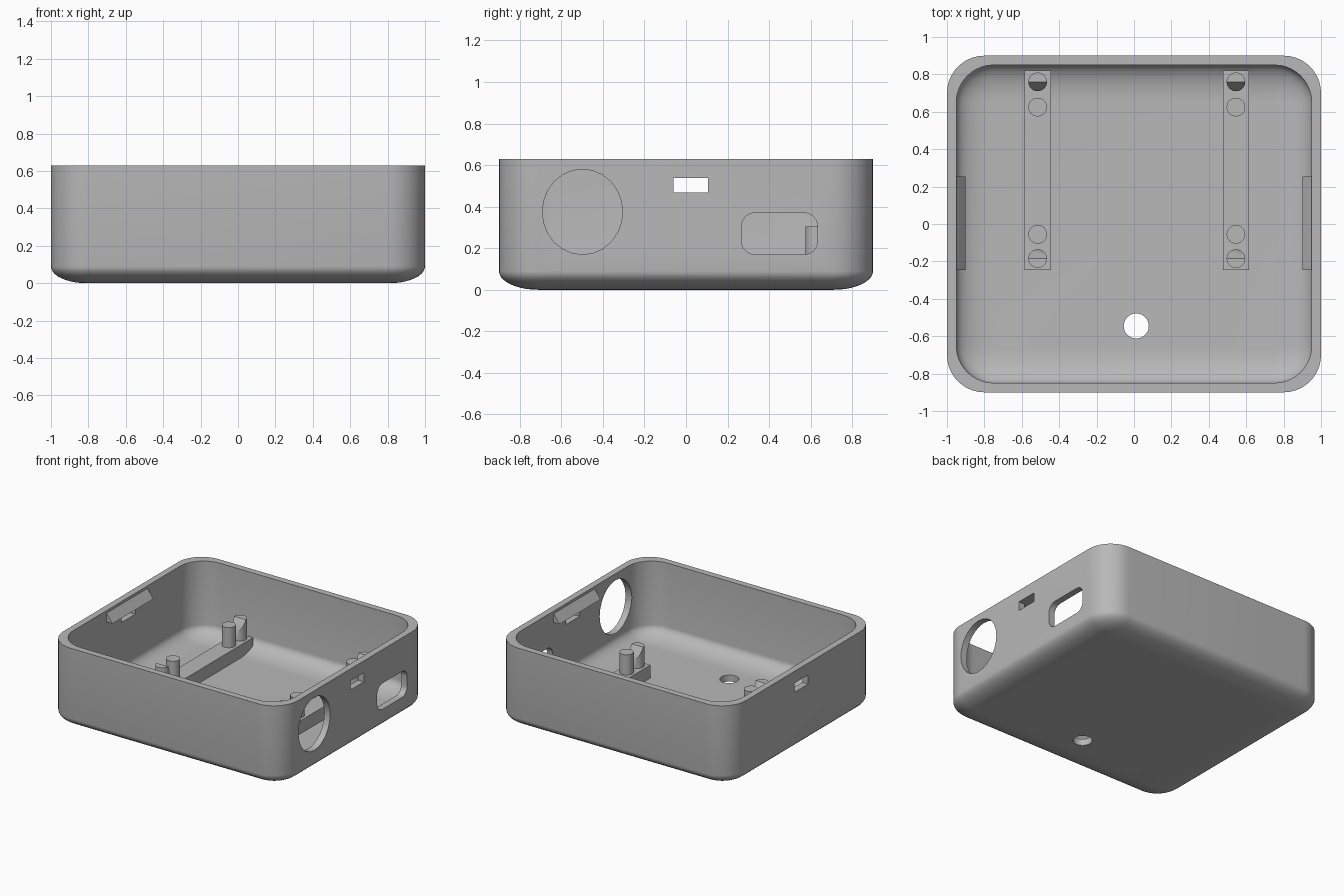
import bpy, bmesh
from math import sin, cos, pi, radians

if "Cube" in bpy.data.objects:
    bpy.data.objects.remove(bpy.data.objects["Cube"], do_unlink=True)

grey = bpy.data.materials.new("light grey plastic")
colour = (0.48, 0.48, 0.48, 1)
grey.diffuse_color = colour
grey.use_nodes = True
grey.node_tree.nodes["Principled BSDF"].inputs["Base Color"].default_value = colour


def finish(name, bm):
    bmesh.ops.recalc_face_normals(bm, faces=bm.faces)
    mesh = bpy.data.meshes.new(name)
    bm.to_mesh(mesh)
    bm.free()
    obj = bpy.data.objects.new(name, mesh)
    bpy.context.collection.objects.link(obj)
    mesh.materials.append(grey)
    return obj


def activate(obj):
    bpy.ops.object.select_all(action='DESELECT')
    obj.select_set(True)
    bpy.context.view_layer.objects.active = obj


def smooth(obj):
    activate(obj)
    bpy.ops.object.shade_smooth_by_angle(angle=radians(30))


def rounded_rect(hx, hy, r, n=10):
    """Outline of a rectangle with round corners, counter-clockwise."""
    pts = []
    for k, (sx, sy) in enumerate([(1, 1), (-1, 1), (-1, -1), (1, -1)]):
        for i in range(n + 1):
            a = (k + i / n) * pi / 2
            pts.append((sx * (hx - r) + r * cos(a), sy * (hy - r) + r * sin(a)))
    return pts


def loft(name, rings):
    """Skin a stack of matching rings and cap both ends."""
    bm = bmesh.new()
    loops = [[bm.verts.new(p) for p in ring] for ring in rings]
    for a, b in zip(loops, loops[1:]):
        for i in range(len(a)):
            j = (i + 1) % len(a)
            bm.faces.new((a[i], a[j], b[j], b[i]))
    bm.faces.new(loops[0][::-1])
    bm.faces.new(loops[-1])
    return finish(name, bm)


def tub(name, hx, hy, bottom, top, r=0.2, inset=0.19, rise=0.09, steps=10):
    """Rounded block with an elliptical fillet around the bottom."""
    rings = []
    for i in range(steps + 1):
        a = i / steps * pi / 2
        d = inset * (1 - sin(a))
        z = bottom + rise * (1 - cos(a))
        rings.append([(x, y, z) for x, y in rounded_rect(hx - d, hy - d, r - d)])
    rings.append([(x, y, top) for x, y in rounded_rect(hx, hy, r)])
    return loft(name, rings)


def side_cutter(outline, y, z, x0, x1):
    return loft("cutter", [[(x, y + u, z + v) for u, v in outline] for x in (x0, x1)])


def ellipse(ry, rz, n=24):
    return [(ry * cos(2 * pi * i / n), rz * sin(2 * pi * i / n)) for i in range(n)]


def cut(obj, cutter):
    mod = obj.modifiers.new("cut", 'BOOLEAN')
    mod.operation = 'DIFFERENCE'
    mod.solver = 'EXACT'
    mod.object = cutter
    activate(obj)
    bpy.ops.object.modifier_apply(modifier=mod.name)
    bpy.data.objects.remove(cutter, do_unlink=True)


def box(name, x0, x1, y0, y1, z0, z1):
    return loft(name, [[(x0, y0, z), (x1, y0, z), (x1, y1, z), (x0, y1, z)]
                       for z in (z0, z1)])


def peg(name, x, y, hook=0, r=0.05, z0=0.13, z1=0.305, n=24):
    """Round peg; hook is the y direction in which half the top slopes down."""
    bm = bmesh.new()
    ring = ellipse(r, r, n)
    low = [bm.verts.new((x + u, y + v, z0)) for u, v in ring]
    high = [bm.verts.new((x + u, y + v, z1 - 1.8 * max(0, hook * v))) for u, v in ring]
    for i in range(n):
        j = (i + 1) % n
        bm.faces.new((low[i], low[j], high[j], high[i]))
    bm.faces.new(low[::-1])
    cap = bm.faces.new(high)
    if hook:
        bmesh.utils.face_split(cap, high[0], high[n // 2])
    smooth(finish(name, bm))


# Open case with its hollow and openings
case = tub("case_shell", 1.0, 0.9, 0.0, 0.63)
cut(case, tub("cutter", 0.95, 0.85, 0.05, 0.8))
cut(case, side_cutter(ellipse(0.193, 0.205), -0.498, 0.375, 0.8, 1.2))
cut(case, side_cutter(rounded_rect(0.183, 0.1, 0.065, 6), 0.45, 0.27, 0.8, 1.2))
cut(case, box("cutter", -1.2, 1.2, -0.06, 0.105, 0.468, 0.538))
cut(case, loft("cutter", [[(0.012 + u, -0.545 + v, z) for u, v in ellipse(0.067, 0.067, 32)]
                          for z in (-0.1, 0.2)]))
smooth(case)

# Mounting rails, each with two plain pegs and two sloped end pegs
for side, cx in (("right", -0.515), ("left", 0.545)):
    box(side + "_rail", cx - 0.07, cx + 0.07, -0.245, 0.82, 0.03, 0.15)
    peg(side + "_rear_peg", cx, 0.625)
    peg(side + "_front_peg", cx, -0.055)
    peg(side + "_rear_hook_peg", cx, 0.76, hook=-1)
    peg(side + "_front_hook_peg", cx, -0.185, hook=1)

# Snap wedges above the side slots
for side, s in (("right", -1), ("left", 1)):
    section = [(0.96, 0.542), (0.9, 0.542), (0.95, 0.61), (0.96, 0.61)]
    loft(side + "_snap_wedge", [[(s * x, y, z) for x, z in section]
                                for y in (-0.245, 0.255)])
